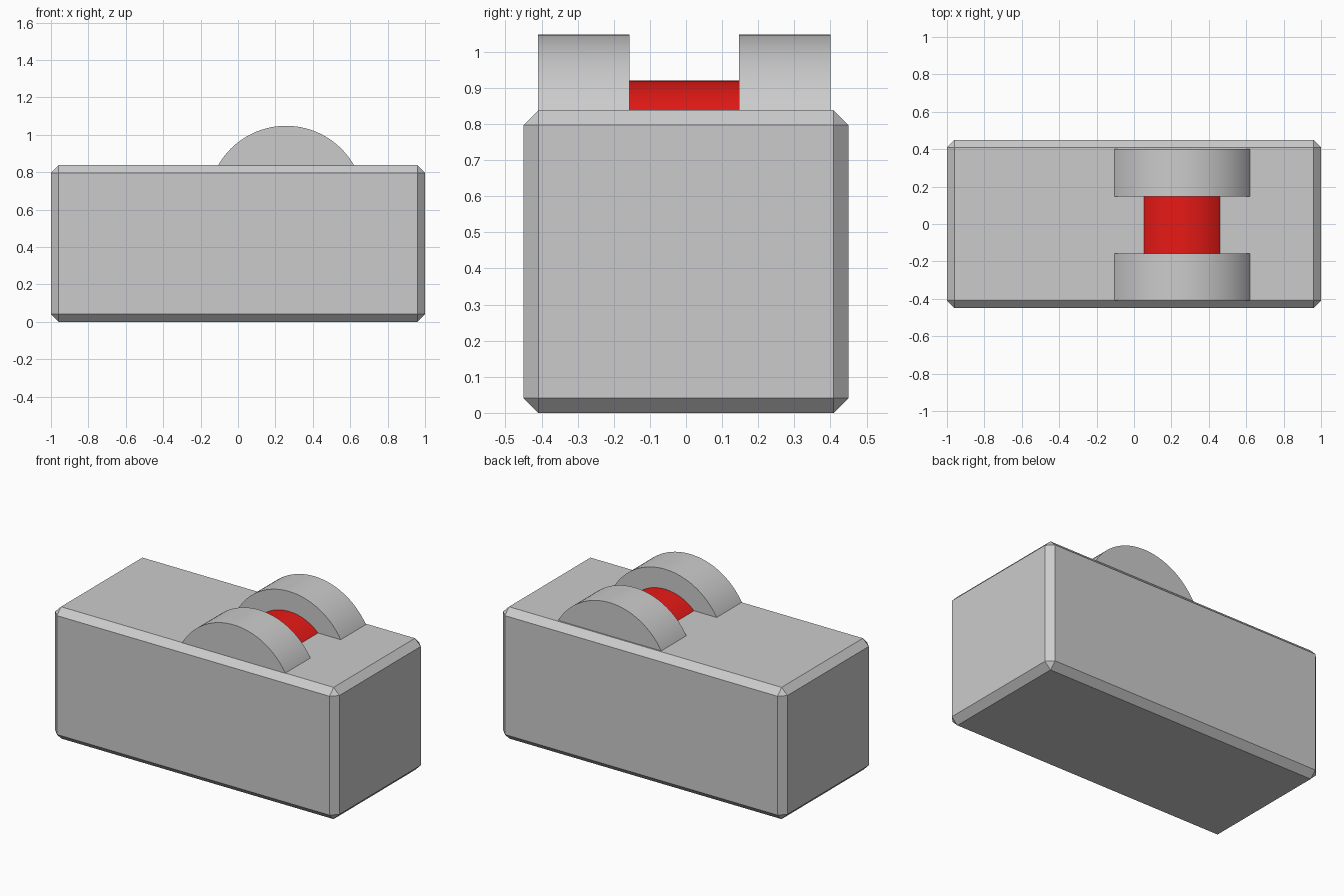
import bpy, math

if "Cube" in bpy.data.objects:
    bpy.data.objects.remove(bpy.data.objects["Cube"])

AXLE = (0.257, -0.005, 0.63)


def cylinder(name, radius, y0, y1):
    # Cylinder lying along y, centred on the axle
    bpy.ops.mesh.primitive_cylinder_add(
        vertices=96, radius=radius, depth=y1 - y0,
        location=(AXLE[0], (y0 + y1) / 2, AXLE[2]),
        rotation=(math.pi / 2, 0, 0))
    ob = bpy.context.object
    ob.name = name
    bpy.ops.object.shade_smooth_by_angle(angle=math.radians(30))
    return ob


# Chamfered body block
bpy.ops.mesh.primitive_cube_add(size=1, location=(0, 0, 0.419))
body = bpy.context.object
body.name = "body"
body.scale = (2, 0.9, 0.838)
bpy.ops.object.transform_apply(location=False, rotation=False, scale=True)
bevel = body.modifiers.new("chamfer", 'BEVEL')
bevel.width = 0.041
bevel.segments = 1

# Pair of wheels sunk into the body
for side, label in ((-1, "front"), (1, "back")):
    a, b = sorted((AXLE[1] + side * 0.152, AXLE[1] + side * 0.405))
    cylinder(label + "_wheel", 0.418, a, b)

# Red hub between the wheels
hub = cylinder("red_hub", 0.291, AXLE[1] - 0.152, AXLE[1] + 0.152)
red = bpy.data.materials.new("red")
red.diffuse_color = (0.8, 0.01, 0.008, 1)
red.use_nodes = True
red.node_tree.nodes["Principled BSDF"].inputs["Base Color"].default_value = red.diffuse_color
hub.data.materials.append(red)
